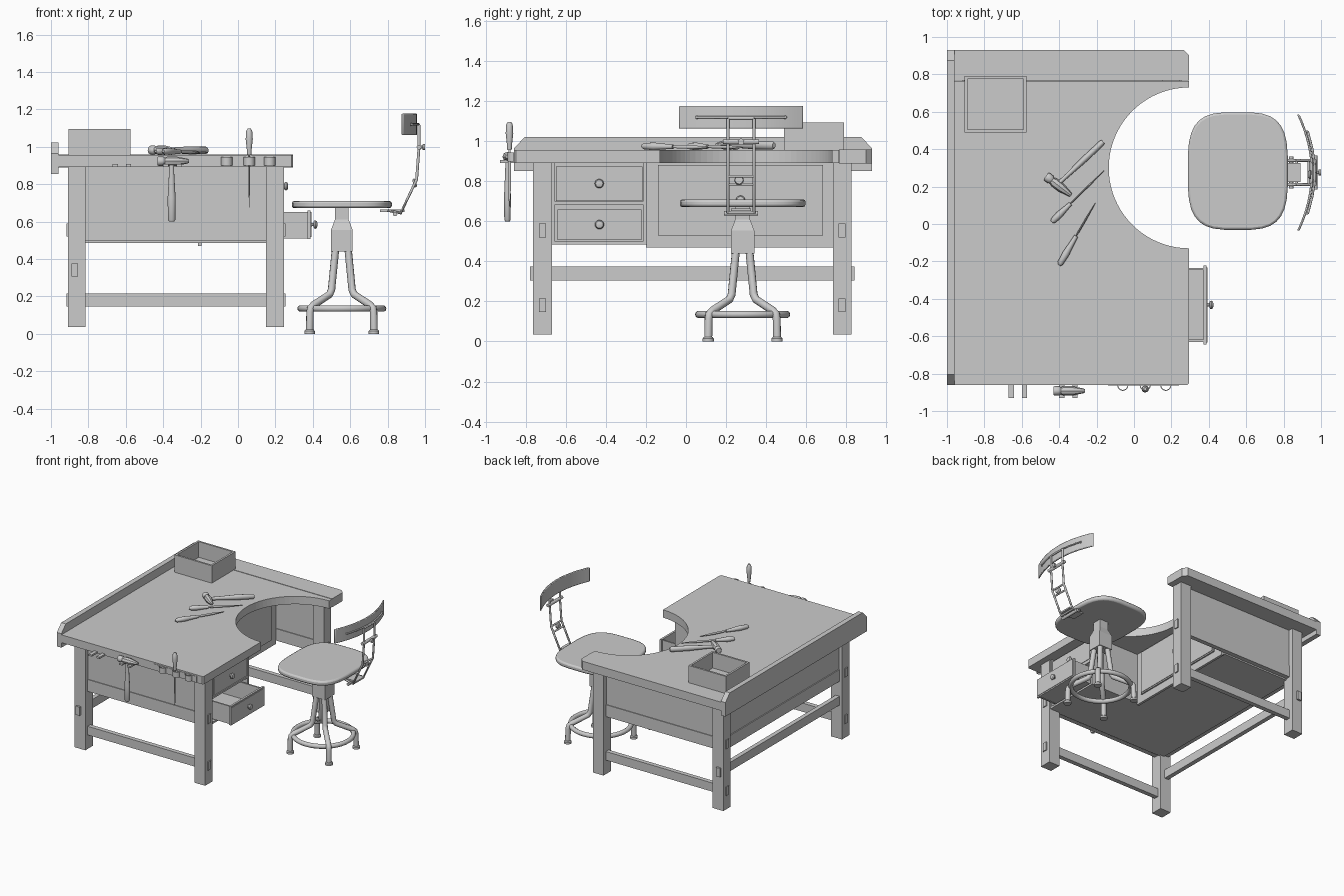
import bpy, bmesh
from math import sin, cos, pi, radians
from mathutils import Vector

if "Cube" in bpy.data.objects:
    bpy.data.objects.remove(bpy.data.objects["Cube"])


def add(name, bm, bevel=0, smooth=False):
    bmesh.ops.recalc_face_normals(bm, faces=bm.faces)
    me = bpy.data.meshes.new(name)
    bm.to_mesh(me)
    bm.free()
    ob = bpy.data.objects.new(name, me)
    bpy.context.collection.objects.link(ob)
    if bevel:
        m = ob.modifiers.new("bevel", 'BEVEL')
        m.width, m.segments = bevel, 2
    if smooth:
        finish(ob)
    return ob


def finish(ob):
    bpy.ops.object.select_all(action='DESELECT')
    ob.select_set(True)
    bpy.context.view_layer.objects.active = ob
    bpy.ops.object.shade_smooth_by_angle(angle=radians(40))


def box(name, x0, x1, y0, y1, z0, z1, bevel=0):
    bm = bmesh.new()
    bmesh.ops.create_cube(bm, size=1)
    for v in bm.verts:
        v.co = ((x0 + x1) / 2 + v.co.x * (x1 - x0), (y0 + y1) / 2 + v.co.y * (y1 - y0),
                (z0 + z1) / 2 + v.co.z * (z1 - z0))
    return add(name, bm, bevel)


def prism(name, pts, lo, hi, axis='z', bevel=0, smooth=False):
    bm = bmesh.new()
    put = (lambda p, h: (p[0], p[1], h)) if axis == 'z' else (lambda p, h: (h, p[0], p[1]))
    f = bm.faces.new([bm.verts.new(put(p, lo)) for p in pts])
    ext = bmesh.ops.extrude_face_region(bm, geom=[f])
    d = Vector(put((0, 0), hi - lo))
    bmesh.ops.translate(bm, vec=d, verts=[v for v in ext['geom'] if isinstance(v, bmesh.types.BMVert)])
    return add(name, bm, bevel, smooth)


def lathe(name, profile, start, direction, sides=16, flat=1, turn=0):
    # profile: (radius, distance along the direction)
    bm = bmesh.new()
    rings = [[bm.verts.new((r * cos(2 * pi * i / sides + turn), r * flat * sin(2 * pi * i / sides + turn), h))
              for i in range(sides)] for r, h in profile]
    for a, b in zip(rings, rings[1:]):
        for i in range(sides):
            j = (i + 1) % sides
            bm.faces.new((a[i], a[j], b[j], b[i]))
    bm.faces.new(rings[0])
    bm.faces.new(rings[-1])
    q = Vector(direction).to_track_quat('Z', 'X' if abs(direction[2]) < .9 else 'Y')
    ob = add(name, bm, smooth=sides > 4)
    ob.location = start
    ob.rotation_mode = 'QUATERNION'
    if abs(direction[2]) < .9 or direction[2] < 0:
        ob.rotation_quaternion = q
    return ob


def tube(name, pts, r, cyclic=False):
    cu = bpy.data.curves.new(name, 'CURVE')
    cu.dimensions, cu.bevel_depth, cu.bevel_resolution, cu.use_fill_caps = '3D', r, 3, True
    sp = cu.splines.new('POLY')
    sp.points.add(len(pts) - 1)
    for p, c in zip(sp.points, pts):
        p.co = (*c, 1)
    sp.use_cyclic_u = cyclic
    ob = bpy.data.objects.new(name, cu)
    bpy.context.collection.objects.link(ob)
    bpy.ops.object.select_all(action='DESELECT')
    ob.select_set(True)
    bpy.context.view_layer.objects.active = ob
    bpy.ops.object.convert(target='MESH')
    finish(bpy.context.object)


# bench top with round cutout, end board and back rail
arc = [(.295 - .43 * sin(pi * i / 40), .3 - .43 * cos(pi * i / 40)) for i in range(41)]
prism("bench_top", [(-.96, -.86), (.285, -.86), (.295, -.85)] + arc + [(.295, .765), (-.96, .765)], .893, .956)
prism("end_board", [(-.96, .767), (.295, .767), (.295, .9), (.265, .93), (-.96, .93)], .89, .958)
prism("back_rail", [(-.86, .853), (.93, .853), (.93, .965), (.875, 1.022), (-.805, 1.022), (-.86, .965)],
      -1, -.96, 'x')

# legs, side panels and rails with through tenons
for y0, y1, ym in ((-.765, -.67, -.7175), (.735, .828, .78)):
    box("back_leg", -.91, -.815, y0, y1, .035, .893)
    box("front_leg", .15, .245, y0, y1, .035, .893)
    box("side_panel", -.815, .15, ym - .012, ym + .012, .59, .893)
    box("side_rail", -.916, .253, ym - .018, ym + .018, .52, .59)
    box("side_rail_wide", -.815, .15, ym - .018, ym + .018, .495, .59)
    box("lower_stretcher", -.916, .253, ym - .018, ym + .018, .147, .216)
box("back_stretcher", -.89, -.855, -.78, .843, .305, .375)
box("back_panel", -.882, -.858, -.67, .735, .59, .893)
box("back_lower_rail", -.89, -.852, -.67, .735, .495, .59)


# drawer front with raised inner panel and a turned knob
def drawer_front(x, y0, y1, z0, z1):
    box("drawer_front", x - .02, x - .004, y0, y1, z0, z1)
    box("drawer_front_panel", x - .01, x, y0 + .01, y1 - .01, z0 + .01, z1 - .01)
    lathe("drawer_knob", [(.01, 0), (.008, .01), (.02, .014), (.023, .022), (.018, .03), (.006, .033)],
          (x, (y0 + y1) / 2, (z0 + z1) / 2), (1, 0, 0))


# drawer bank on the left
box("bank_side", -.85, .235, -.685, -.655, .485, .893)
box("bank_side", -.85, .235, -.215, -.195, .485, .893)
box("bank_bottom", -.85, .235, -.66, -.21, .485, .5)
box("bank_divider", -.8, .235, -.66, -.21, .685, .7)
drawer_front(.235, -.65, -.217, .703, .875)
drawer_front(.392, -.643, -.222, .508, .66)
for y in (-.63, -.247):
    box("drawer_side", -.4, .373, y, y + .012, .51, .652)
box("drawer_back", -.4, -.388, -.63, -.235, .51, .652)
box("drawer_bottom", -.4, .373, -.63, -.235, .512, .522)

# cabinet behind the cutout
box("cabinet_face", -.215, -.195, -.2, .76, .47, .893)
drawer_front(-.18, -.14, .685, .53, .882)
box("cabinet_bottom", -.85, -.21, -.2, .76, .485, .5)

# open tray on the bench
for y in (.49, .775):
    box("tray_side", -.905, -.575, y, y + .015, .956, 1.095)
for x in (-.905, -.59):
    box("tray_end", x, x + .015, .505, .775, .956, 1.095)
box("tray_bottom", -.89, -.59, .505, .775, .956, .97)


# hand tools
def hammer(grip_end, head, across, length=.17):
    g, h, a = Vector(grip_end), Vector(head), Vector(across).normalized()
    d = h - g
    n = d.length
    lathe("hammer_handle", [(.014, 0), (.02, .01), (.021, n * .4), (.014, n * .8), (.013, n)], g, d, 12, .8)
    lathe("hammer_head", [(.02, 0), (.025, .006), (.025, .03), (.019, .04), (.025, .055), (.025, .1),
                          (.013, length - .01), (.009, length)], h - a * length * .45, a, 8)


def file_tool(end, tip, grip=.14, blade=.008):
    e, t = Vector(end), Vector(tip)
    n = (t - e).length
    lathe("tool_handle", [(.008, 0), (.016, .012), (.019, grip * .4), (.013, grip * .8), (.011, grip)], e, t - e, 12)
    lathe("tool_blade", [(.005, grip), (blade, grip + .03), (blade, n * .75), (.002, n)], e, t - e, 8, .5)


hammer((-.165, .44, .98), (-.41, .21, .982), (.79, -.61, 0))
file_tool((-.44, .01, .976), (-.16, .285, .97))
file_tool((-.4, -.22, .976), (-.205, .115, .97), .18, .009)
hammer((-.355, -.892, .6), (-.355, -.892, .923), (1, 0, 0))
file_tool((.06, -.882, 1.097), (.06, -.882, .675))

# rack pegs and strap loops on the front edge
for x in (-.67, -.6, -.4, -.33):
    box("rack_peg", x, x + .028, -.93, -.85, .893, .907)
box("strap", -.14, .24, -.864, -.858, .9, .945)
for x in (-.06, .06, .17):
    outer = [(x - .03 * cos(pi * i / 10), -.862 - .03 * sin(pi * i / 10)) for i in range(11)]
    inner = [(x + .025 * cos(pi * i / 10), -.862 - .025 * sin(pi * i / 10)) for i in range(11)]
    prism("strap_loop", outer + inner, .9, .945, smooth=True)

# stool seat, hub, legs and foot ring
cx, cy = .555, .283
sgn = lambda v: (v > 0) - (v < 0)
seat = []
for i in range(32):
    c, s = cos(2 * pi * (i + .5) / 32), sin(2 * pi * (i + .5) / 32)
    seat.append((cx + .268 * sgn(c) * abs(c) ** .58, cy + .315 * sgn(s) * abs(s) ** .58))
prism("seat", seat, .672, .71, bevel=.012, smooth=True)
k = 2 ** .5
lathe("stool_hub", [(.058 * k, .44), (.058 * k, .555), (.037 * k, .61), (.037 * k, .673)],
      (cx, cy, 0), (0, 0, 1), 4, 1, pi / 4)
for sx in (-1, 1):
    for sy in (-1, 1):
        path = [(.033, .46), (.055, .235), (.066, .21), (.15, .155), (.166, .138), (.17, .115), (.172, .005)]
        tube("stool_leg", [(cx + sx * r, cy + sy * r, z) for r, z in path], .02)
        lathe("stool_foot", [(.028, 0), (.028, .015), (.022, .022)], (cx + sx * .172, cy + sy * .172, 0), (0, 0, 1))
tube("foot_ring", [(cx + .22 * cos(2 * pi * i / 40), cy + .22 * sin(2 * pi * i / 40), .135) for i in range(40)],
     .018, True)

# backrest frame and curved backrest
ym = .275
for y in (ym - .065, ym + .065):
    tube("back_rod", [(.8, y, .66), (.87, y, .645), (.955, y, .825), (.968, y, 1.0), (.968, y, 1.115)], .008)
for x, z in ((.87, .645), (.935, .785), (.955, .825), (.968, .99), (.968, 1.115)):
    tube("back_crossbar", [(x, ym - .065, z), (x, ym + .065, z)], .007)
box("seat_bracket", .76, .89, ym - .05, ym + .05, .652, .664)
lathe("back_adjuster", [(.02, 0), (.024, .008), (.02, .02)], (.935, ym - .01, .805), (1, 0, .1), 12)
tube("bracket_pin", [(.84, ym - .085, .64), (.84, ym + .085, .64)], .012)
tube("clamp_bar", [(.968, ym - .09, .998), (.968, ym + .09, .998)], .013)
lathe("clamp_screw", [(.008, 0), (.008, .018), (.016, .02), (.016, .032)], (.968, ym, .998), (1, 0, 0), 12)
curve = lambda t, off: (.958 - .073 * t * t + off, ym + .31 * t)
ts = [i / 8 - 1 for i in range(17)]
prism("backrest", [curve(t, 0) for t in ts] + [curve(t, -.013) for t in reversed(ts)], 1.063, 1.177,
      bevel=.005, smooth=True)
for t in (-.71, .71):
    x, y = curve(t, 0)
    lathe("backrest_screw", [(.009, 0), (.007, .006)], (x, y, 1.12), (1, 0, 0), 10)
tube("backrest_mount", [(*curve(t, .008), 1.12) for t in (-.71, -.4, -.2, 0, .2, .4, .71)], .006)
